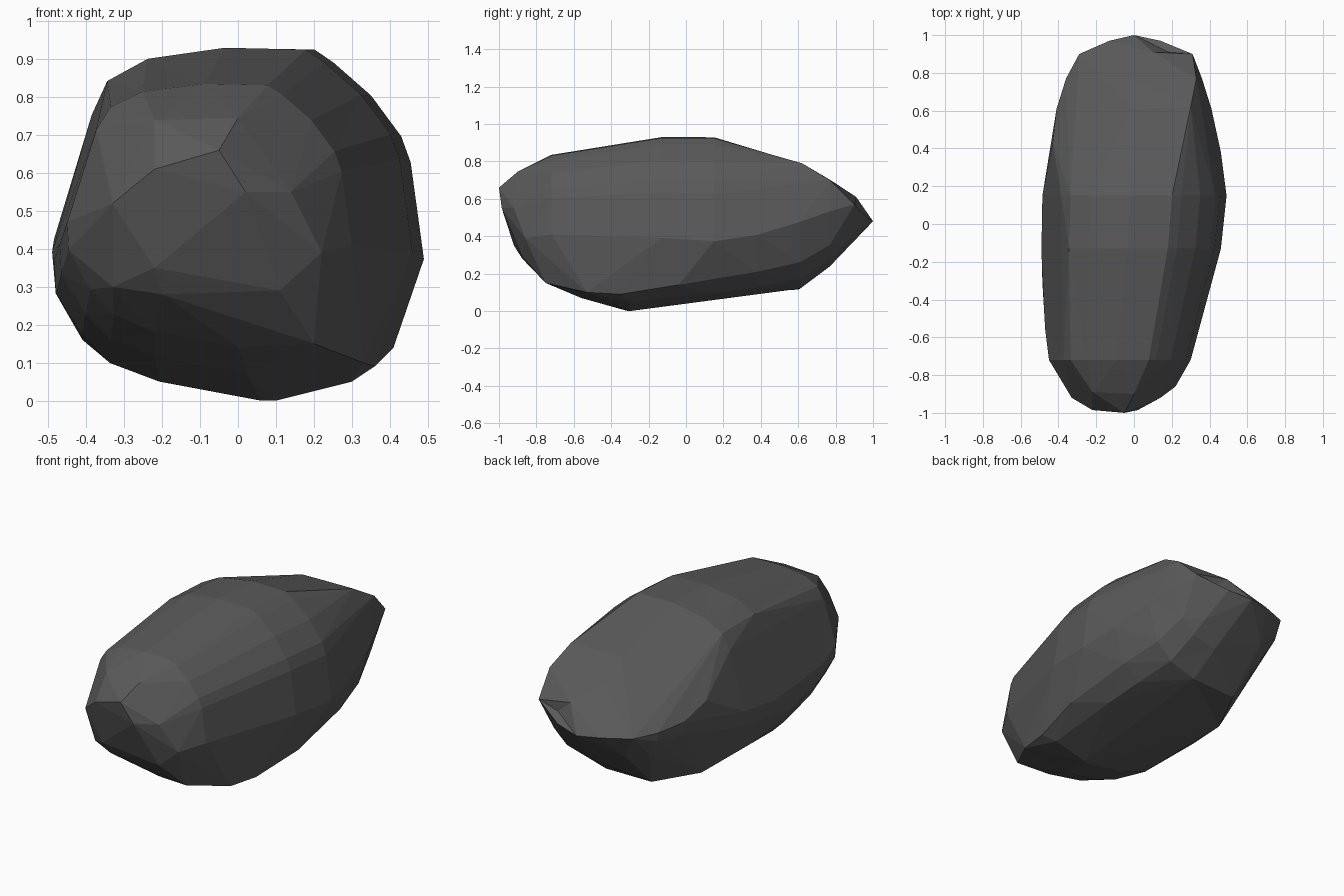
import bpy
import bmesh
import math
from mathutils import Vector

default_cube = bpy.data.objects.get("Cube")
if default_cube:
    bpy.data.objects.remove(default_cube, do_unlink=True)

# Lopsided cross-section of the boulder (x, z), seen end-on
HALF_WIDTH, HEIGHT, WIDEST = 0.49, 0.93, 0.38
section = [
    (-0.02, 0.93), (0.2, 0.925), (0.25, 0.89), (0.35, 0.8), (0.43, 0.69),
    (0.455, 0.62), (0.49, 0.36), (0.41, 0.14), (0.3, 0.05), (0.1, 0),
    (-0.19, 0.05), (-0.33, 0.1), (-0.41, 0.175), (-0.485, 0.29),
    (-0.49, 0.38), (-0.45, 0.5), (-0.39, 0.75), (-0.34, 0.84), (-0.23, 0.9),
]

# Stations: y, x min, x max, z min, z max, widest level on -x and on +x,
# and how far the -x shoulder droops
stations = [
    (-0.72, -0.45, 0.3, 0.14, 0.835, 0.45, 0.38, 0),
    (-0.56, -0.47, 0.35, 0.07, 0.87, 0.4, 0.42, 0),
    (-0.31, -0.485, 0.42, 0, 0.905, 0.38, 0.42, 0),
    (-0.13, -0.49, 0.46, 0.02, 0.93, 0.38, 0.4, 0),
    (0.15, -0.485, 0.49, 0.05, 0.93, 0.4, 0.36, 0.02),
    (0.38, -0.45, 0.46, 0.08, 0.865, 0.52, 0.41, 0.2),
    (0.61, -0.41, 0.41, 0.12, 0.8, 0.58, 0.52, 0.23),
    (0.77, -0.36, 0.36, 0.24, 0.71, 0.56, 0.62, 0.2),
]

# Corners of the blunt front facets
front_corners = [
    (-0.05, -1, 0.66), (-0.22, -0.985, 0.61), (0.02, -0.985, 0.55),
    (-0.33, -0.92, 0.52), (-0.22, -0.92, 0.35), (-0.2, -0.875, 0.28),
    (0.11, -0.875, 0.29), (-0.33, -0.83, 0.3), (0.14, -0.92, 0.55),
    (0.22, -0.86, 0.39), (0, -0.9, 0.745), (-0.22, -0.89, 0.74),
    (-0.37, -0.83, 0.42),
]

# Corners along the full lower edges
lower_corners = [
    (0.2, -0.75, 0.15), (0.33, -0.53, 0.1), (0.36, -0.35, 0.09),
    (0.3, -0.3, 0.05), (0.1, -0.3, 0), (0.41, -0.04, 0.14),
    (-0.41, 0.01, 0.16), (-0.33, 0.33, 0.1), (-0.2, 0.6, 0.115),
]

# Corners of the wedge-shaped rear rim
chip_corner = (0.18, 0.95, 0.54)
rear_corners = [
    (0, 1, 0.48), (0.14, 0.97, 0.5), chip_corner, (0.31, 0.9, 0.57),
    (-0.13, 0.97, 0.49), (-0.29, 0.9, 0.5), (0.1, 0.91, 0.61),
    (0.02, 0.87, 0.34), (0.2, 0.84, 0.35), (-0.2, 0.84, 0.35),
    (0.33, 0.77, 0.7), (0.3, 0.62, 0.79), (-0.43, 0.43, 0.58),
]


def shift_level(level, widest):
    """Slide the widest level of the section up or down."""
    if level < WIDEST:
        return level / WIDEST * widest
    return widest + (level - WIDEST) / (1 - WIDEST) * (1 - widest)


def ring_points(y, x_min, x_max, z_min, z_max, widest_neg, widest_pos, droop):
    middle, half = (x_min + x_max) / 2, (x_max - x_min) / 2
    for x, z in section:
        across = x / HALF_WIDTH
        widest = widest_neg + (widest_pos - widest_neg) * (across + 1) / 2
        level = shift_level(z / HEIGHT, widest)
        shoulder = max(0, -across) * max(0, level - widest) / (1 - widest)
        yield (middle + half * across, y,
               z_min + (z_max - z_min) * level - droop * shoulder)


def make_material(name, colour):
    material = bpy.data.materials.new(name)
    material.use_nodes = True
    material.diffuse_color = colour
    shader = next(node for node in material.node_tree.nodes
                  if node.type == "BSDF_PRINCIPLED")
    shader.inputs["Base Color"].default_value = colour
    shader.inputs["Roughness"].default_value = 0.9
    return material


# Boulder: wrap rings and corners in a hull, then merge it into flat facets
bm = bmesh.new()
points = front_corners + lower_corners + rear_corners
for station in stations:
    points.extend(ring_points(*station))
for point in points:
    bm.verts.new(point)
bmesh.ops.convex_hull(bm, input=bm.verts[:])
loose = [v for v in bm.verts if not v.link_faces]
bmesh.ops.delete(bm, geom=loose, context="VERTS")
bmesh.ops.dissolve_limit(bm, angle_limit=math.radians(6),
                         verts=bm.verts[:], edges=bm.edges[:])
bmesh.ops.triangulate(bm, faces=bm.faces[:])

# Small chip knocked out of the rear rim
chip = min(bm.verts, key=lambda v: (v.co - Vector(chip_corner)).length)
chip.co += Vector((0, -0.04, 0))
bmesh.ops.recalc_face_normals(bm, faces=bm.faces[:])

mesh = bpy.data.meshes.new("boulder")
bm.to_mesh(mesh)
bm.free()
mesh.materials.append(make_material("dark grey stone", (0.1, 0.1, 0.1, 1)))
boulder = bpy.data.objects.new("boulder", mesh)
bpy.context.collection.objects.link(boulder)
